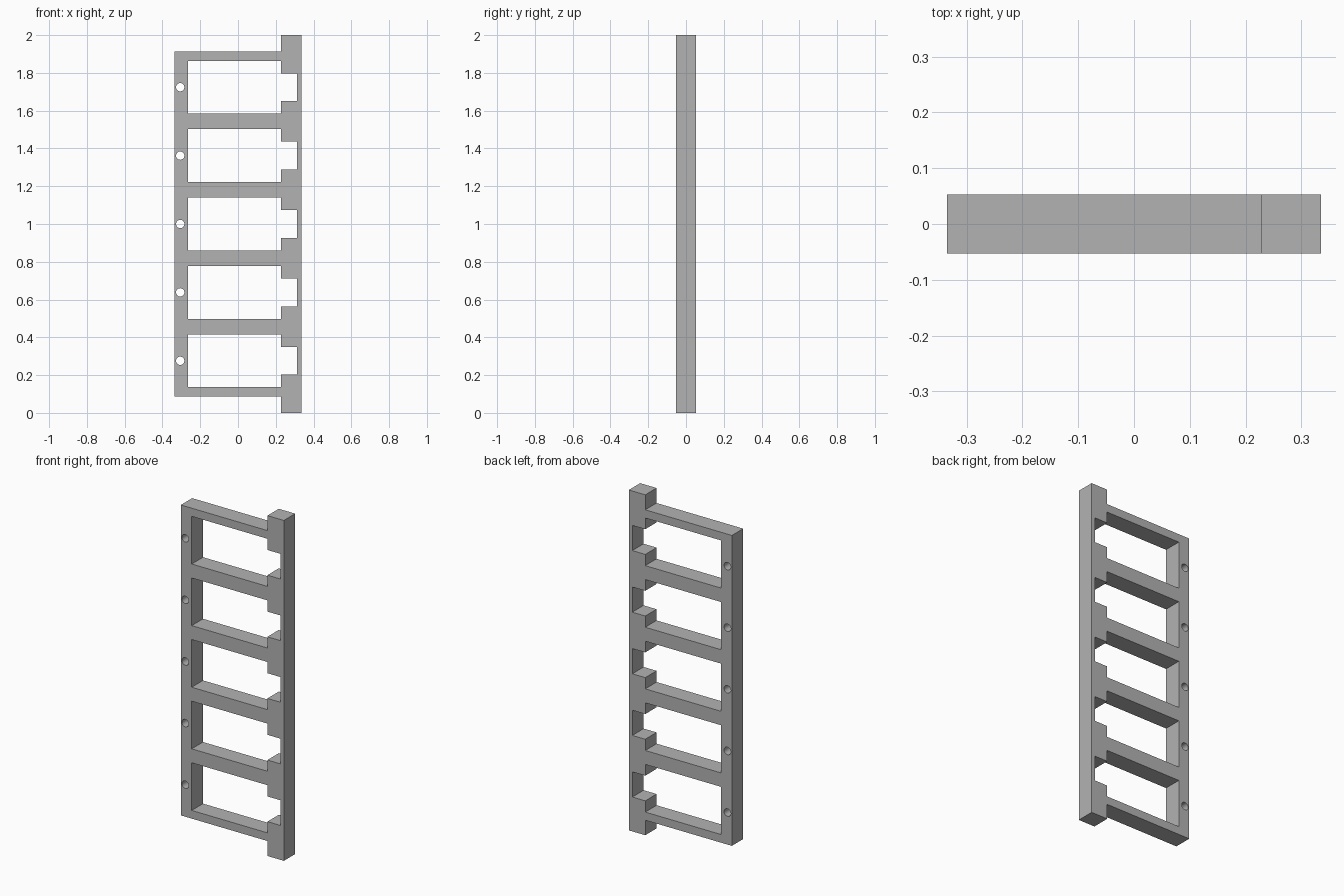
import bpy, bmesh
from math import cos, sin, tau

cube = bpy.data.objects.get("Cube")
if cube:
    bpy.data.objects.remove(cube, do_unlink=True)

HALF_DEPTH = 0.0525
PITCH = 0.362
LEFT, RIGHT, STEP = -0.335, 0.335, 0.228

grey = bpy.data.materials.new("plain grey")
grey.use_nodes = True
colour = (0.45, 0.45, 0.45, 1)
grey.diffuse_color = colour
grey.node_tree.nodes["Principled BSDF"].inputs["Base Color"].default_value = colour

curve = bpy.data.curves.new("ladder_frame", "CURVE")
curve.dimensions = "2D"
curve.fill_mode = "BOTH"
curve.extrude = HALF_DEPTH


def add_loop(points):
    """Closed loop in the profile; nested loops become openings."""
    spline = curve.splines.new("POLY")
    spline.points.add(len(points) - 1)
    for point, (x, z) in zip(spline.points, points):
        point.co = (x, z, 0, 1)
    spline.use_cyclic_u = True


def mirrored(half, centre):
    """Complete a profile by reflecting it about a horizontal line."""
    return ([(x, centre + h) for x, h in half]
            + [(x, centre - h) for x, h in reversed(half)])


# Outer outline: the right-hand rail is taller than the rest
add_loop(mirrored([(LEFT, 0.912), (STEP, 0.912), (STEP, 1), (RIGHT, 1)], 1))

# Five windows, each notched into the tall rail, and five round holes
for i in range(-2, 3):
    z = 1 + i * PITCH
    add_loop(mirrored([(-0.264, 0.14), (STEP, 0.14),
                       (STEP, 0.074), (0.312, 0.074)], z))
    add_loop([(-0.306 + 0.022 * cos(tau * k / 32),
               z + 0.022 * sin(tau * k / 32)) for k in range(32)])

# Turn the extruded profile into an upright solid
frame = bpy.data.objects.new("ladder_frame", curve)
bpy.context.collection.objects.link(frame)
bpy.ops.object.select_all(action="DESELECT")
frame.select_set(True)
bpy.context.view_layer.objects.active = frame
bpy.ops.object.convert(target="MESH")
frame = bpy.context.object
frame.name = "ladder_frame"

mesh = frame.data
bm = bmesh.new()
bm.from_mesh(mesh)
for v in bm.verts:
    x, z, d = v.co
    v.co = (x, -d, z)
bmesh.ops.remove_doubles(bm, verts=bm.verts, dist=0.0001)
bmesh.ops.recalc_face_normals(bm, faces=bm.faces)
bmesh.ops.dissolve_limit(bm, angle_limit=0.01, verts=bm.verts, edges=bm.edges)
bm.to_mesh(mesh)
bm.free()
mesh.materials.clear()
mesh.materials.append(grey)
bpy.ops.object.shade_smooth_by_angle()
